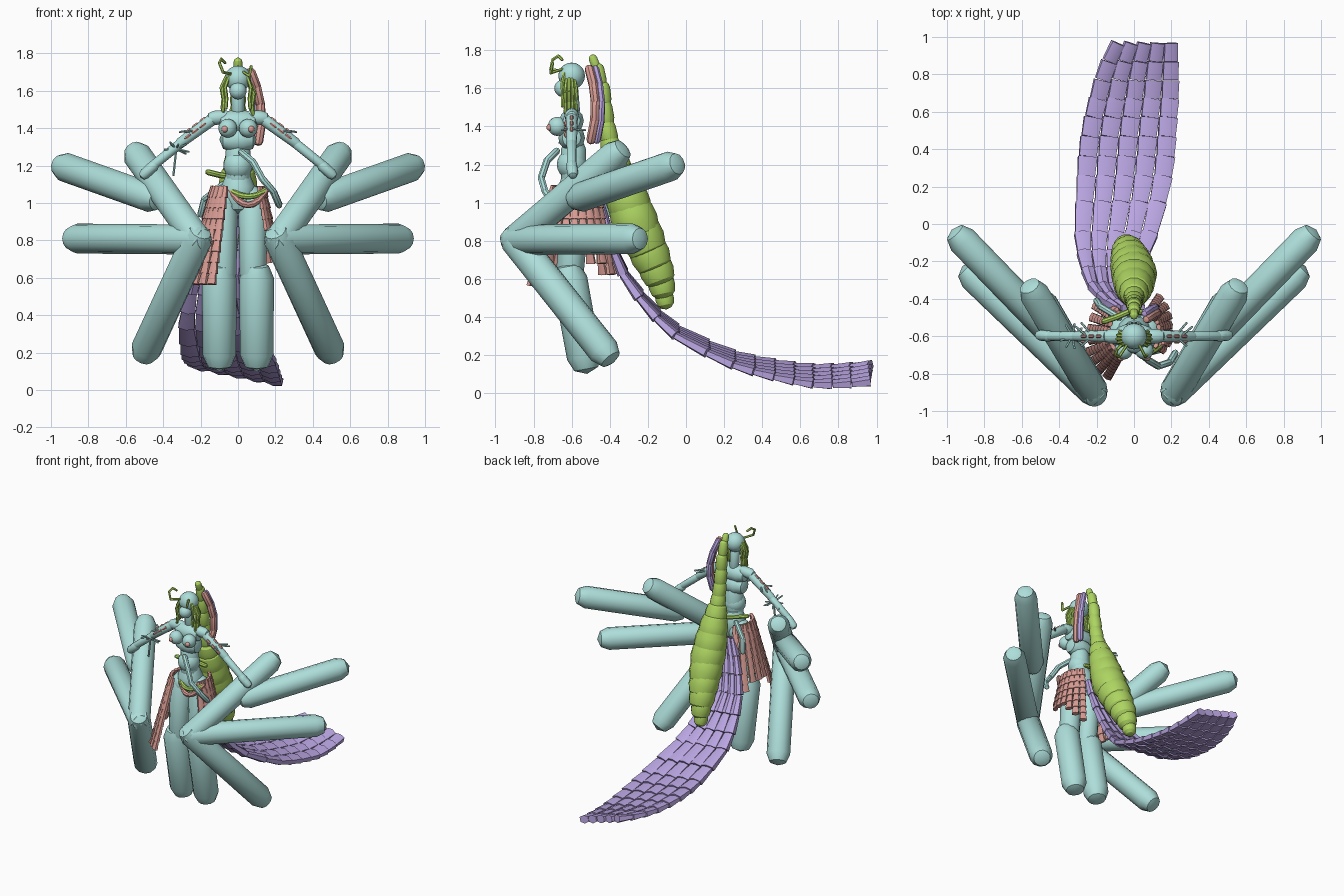
import bpy, bmesh, math, random
from mathutils import Vector, Matrix

random.seed(4)
old = bpy.data.objects.get("Cube")
if old:
    bpy.data.objects.remove(old)


def material(name, rgb):
    m = bpy.data.materials.new(name)
    m.use_nodes = True
    m.diffuse_color = (*rgb, 1)
    m.node_tree.nodes["Principled BSDF"].inputs["Base Color"].default_value = (*rgb, 1)
    return m


TEAL = material("pale teal", (0.42, 0.73, 0.70))
GREEN = material("lime green", (0.42, 0.66, 0.12))
PURPLE = material("soft purple", (0.49, 0.38, 0.76))
PINK = material("dusty pink", (0.70, 0.34, 0.30))


def finish(bm, name, mat, angle=35):
    bmesh.ops.recalc_face_normals(bm, faces=bm.faces)
    me = bpy.data.meshes.new(name)
    bm.to_mesh(me)
    bm.free()
    for p in me.polygons:
        p.use_smooth = True
    me.set_sharp_from_angle(angle=math.radians(angle))
    me.materials.append(mat)
    ob = bpy.data.objects.new(name, me)
    bpy.context.collection.objects.link(ob)


def add_capsule(bm, p, q, r1, r2=None, n=12, steps=2):
    """Round-ended rod from p to q."""
    p, q = Vector(p), Vector(q)
    r2 = r1 if r2 is None else r2
    d = (q - p).normalized()
    rot = d.to_track_quat('Z', 'Y')
    rings = []
    for c, r, s in ((p, r1, -1), (q, r2, 1)):
        angles = [math.pi / 2 * i / steps for i in range(steps)]
        if s < 0:
            angles.reverse()
        for a in angles:
            rings.append([bm.verts.new(c + d * (s * r * math.sin(a)) + rot @ Vector(
                (r * math.cos(a) * math.cos(t), r * math.cos(a) * math.sin(t), 0)))
                for t in (math.tau * k / n for k in range(n))])
    for a, b in zip(rings, rings[1:]):
        for k in range(n):
            bm.faces.new((a[k], a[(k + 1) % n], b[(k + 1) % n], b[k]))
    for ring, tip in ((rings[0], p - d * r1), (rings[-1], q + d * r2)):
        t = bm.verts.new(tip)
        for k in range(n):
            bm.faces.new((ring[k], ring[(k + 1) % n], t))


def capsule(name, mat, p, q, r1, r2=None):
    bm = bmesh.new()
    add_capsule(bm, p, q, r1, r2)
    finish(bm, name, mat)


def chain(name, mat, pts, r, n=8):
    bm = bmesh.new()
    for a, b in zip(pts, pts[1:]):
        add_capsule(bm, a, b, r, n=n)
    finish(bm, name, mat)


def ball(name, mat, c, r):
    bm = bmesh.new()
    bmesh.ops.create_uvsphere(bm, u_segments=16, v_segments=10, radius=r, matrix=Matrix.Translation(c))
    finish(bm, name, mat)


def add_plate(bm, a, b, side, w1, w2, th):
    """Pillowed, tapered plate from a to b, spreading along side."""
    d = (b - a).normalized()
    side = (side - d * side.dot(d)).normalized()
    up = side.cross(d) * th / 2
    rows = []
    for c, w, k in ((a, w1, 0.7), (b, w2, 1.0)):
        rows.append([bm.verts.new(c + side * w / 2 * s + up * k * u)
                     for s, u in ((-1, -0.6), (0, -1), (1, -0.6), (1, 0.6), (0, 1), (-1, 0.6))])
    for k in range(6):
        j = (k + 1) % 6
        bm.faces.new((rows[0][k], rows[0][j], rows[1][j], rows[1][k]))
    bm.faces.new(rows[0])
    bm.faces.new(rows[1])


# Mirrored parts: large limbs, legs, arms, chest
for s, tag in ((1, "left"), (-1, "right")):
    knot = (s * 0.22, -0.895, 0.805)
    capsule(tag + "_limb_raised", TEAL, knot, (s * 0.535, -0.37, 1.25), 0.079)
    capsule(tag + "_limb_level", TEAL, knot, (s * 0.86, -0.28, 0.81), 0.08)
    capsule(tag + "_limb_lowered", TEAL, knot, (s * 0.49, -0.43, 0.22), 0.083)
    capsule(tag + "_limb_outer", TEAL, (s * 0.47, -0.55, 1.03), (s * 0.92, -0.085, 1.19), 0.08)
    capsule(tag + "_shin", TEAL, (s * 0.1, -0.61, 0.6), (s * 0.1, -0.535, 0.19), 0.092, 0.09)
    capsule(tag + "_thigh", TEAL, (s * 0.08, -0.58, 1.0), (s * 0.08, -0.61, 0.62), 0.078, 0.072)
    ball(tag + "_hip", TEAL, (s * 0.065, -0.57, 1.01), 0.085)
    capsule(tag + "_shoulder", TEAL, (s * 0.07, -0.6, 1.46), (s * 0.13, -0.6, 1.455), 0.038)
    capsule(tag + "_upper_arm", TEAL, (s * 0.12, -0.6, 1.46), (s * 0.31, -0.6, 1.32), 0.033, 0.028)
    capsule(tag + "_forearm", TEAL, (s * 0.3, -0.6, 1.325), (s * 0.48, -0.6, 1.18), 0.026, 0.025)
    capsule(tag + "_hand", TEAL, (s * 0.45, -0.6, 1.2), (s * 0.5, -0.595, 1.155), 0.029)
    ball(tag + "_breast", TEAL, (s * 0.055, -0.675, 1.4), 0.05)
    ball(tag + "_breast_tip", PINK, (s * 0.07, -0.715, 1.395), 0.018)
    # Small scales and bristles along the arm
    scales, bristles = bmesh.new(), bmesh.new()
    for t in (0.1, 0.5, 0.9):
        c = Vector((s * (0.17 + 0.1 * t), -0.6, 1.43 - 0.075 * t))
        for out in (Vector((0, -0.03, 0)), Vector((0, 0, 0.03))):
            add_capsule(scales, c + out, c + out + Vector((s * 0.018, 0, -0.014)), 0.009, n=6)
    for x, y in ((0.22, 0.07), (0.22, -0.05), (0.25, 0.05)):
        c = Vector((s * x, -0.6, 1.39))
        add_capsule(bristles, c, c + Vector((s * 0.06, y, -0.01)), 0.006, n=6)
    finish(scales, tag + "_arm_scales", PINK)
    finish(bristles, tag + "_arm_bristles", TEAL)

# Torso and head
capsule("pelvis", TEAL, (0, -0.58, 1.03), (0, -0.58, 1.09), 0.09)
ball("belly", TEAL, (0, -0.6, 1.2), 0.078)
capsule("waist", TEAL, (0, -0.59, 1.12), (0, -0.59, 1.28), 0.066)
capsule("ribs", TEAL, (-0.03, -0.6, 1.34), (0.03, -0.6, 1.34), 0.07)
capsule("chest", TEAL, (-0.045, -0.6, 1.43), (0.045, -0.6, 1.43), 0.064)
capsule("neck", TEAL, (0, -0.59, 1.48), (0, -0.6, 1.6), 0.034)
ball("head", TEAL, (0, -0.6, 1.665), 0.07)
ball("jaw", TEAL, (0, -0.645, 1.6), 0.046)

# Thin tentacles and the bristle cluster
chain("front_tentacle", TEAL, [(0.02, -0.68, 1.27), (0.08, -0.73, 1.22), (0.13, -0.76, 1.13),
                               (0.19, -0.74, 1.06), (0.22, -0.69, 0.99)], 0.019)
chain("back_tentacle", TEAL, [(-0.08, -0.5, 1.1), (-0.18, -0.44, 1.02), (-0.2, -0.41, 0.94)], 0.018)
bm = bmesh.new()
hub = Vector((-0.33, -0.6, 1.29))
for i in range(9):
    a = math.tau * i / 9
    add_capsule(bm, hub, hub + Vector((math.cos(a), math.sin(a), random.uniform(-0.5, 0.6))) * 0.065, 0.006, n=6)
add_capsule(bm, hub, hub - Vector((0.015, 0, 0.14)), 0.007, n=6)
finish(bm, "arm_bristle_cluster", TEAL)

# Hair strands beside the head and curled feelers
bm = bmesh.new()
for s in (-1, 1):
    for i in range(5):
        a = math.radians(-40 + 18 * i)
        drop = random.uniform(0, 0.05)
        pts = [Vector((s * r * math.cos(a), -0.61 + r * math.sin(a) * 0.7, z - drop))
               for r, z in ((0.062, 1.69), (0.09, 1.63), (0.08, 1.57), (0.085, 1.52))]
        for p, q in zip(pts, pts[1:]):
            add_capsule(bm, p, q, 0.01, n=6)
finish(bm, "hair", GREEN)
chain("right_feeler", GREEN, [(-0.04, -0.65, 1.69), (-0.08, -0.71, 1.7), (-0.1, -0.7, 1.75),
                              (-0.09, -0.67, 1.77), (-0.07, -0.65, 1.75)], 0.008, 6)
chain("left_feeler", GREEN, [(0.03, -0.65, 1.7), (0.06, -0.71, 1.68), (0.07, -0.7, 1.73)], 0.008, 6)

# Segmented abdomen: (y, z, radius) down the back
bm = bmesh.new()
spine = [(-0.48, 1.735, 0.024), (-0.455, 1.67, 0.034), (-0.435, 1.57, 0.042), (-0.425, 1.47, 0.046),
         (-0.41, 1.37, 0.049), (-0.39, 1.28, 0.056), (-0.365, 1.19, 0.08), (-0.335, 1.1, 0.103),
         (-0.305, 1.01, 0.117), (-0.275, 0.92, 0.124), (-0.235, 0.83, 0.118), (-0.195, 0.74, 0.107),
         (-0.16, 0.66, 0.093), (-0.13, 0.58, 0.072), (-0.115, 0.51, 0.05)]
for i, (y, z, r) in enumerate(spine):
    j = min(i + 1, len(spine) - 1)
    d = Vector((0, spine[j][0] - spine[j - 1][0], spine[j][1] - spine[j - 1][1])) * 0.3
    c = Vector((-0.01 * max(0, i - 9), y, z))
    add_capsule(bm, c - d, c + d, r * 0.97, r, n=14, steps=3)
finish(bm, "abdomen", GREEN, 28)

# Paired strips beside the abdomen
strip = [(0.07, 1.70), (0.1, 1.62), (0.12, 1.53), (0.125, 1.43), (0.11, 1.33)]
for name, mat, x, y, r in (("pink_strip", PINK, 0, -0.475, 0.025), ("purple_strip", PURPLE, -0.01, -0.445, 0.022)):
    chain(name, mat, [(px + x, y - 0.8 * (z - 1.5) ** 2, z) for px, z in strip], r)

# Waist garlands
for name, mat, drop, r in (("green_garland", GREEN, 0.035, 0.016), ("pink_garland", PINK, 0.08, 0.018)):
    pts = []
    for i in range(9):
        t = i / 4 - 1
        pts.append((0.055 + 0.095 * t, -0.69 + 0.05 * t * t, 1.07 - drop * (1 - t * t)))
    chain(name, mat, pts, r)
chain("right_sash", GREEN, [(-0.16, -0.52, 1.165), (-0.1, -0.5, 1.15), (-0.03, -0.47, 1.14), (0.05, -0.47, 1.13)], 0.016)


# Skirt panels: (angle, rows) columns of shingles around the hips
def skirt(name, columns, flare):
    bm = bmesh.new()
    for deg, rows in columns:
        a = math.radians(deg)
        out, side = Vector((math.cos(a), math.sin(a), 0)), Vector((-math.sin(a), math.cos(a), 0))
        for i in range(rows):
            def at(k):
                return Vector((0, -0.58, 1.09 - 0.058 * k)) + out * (0.135 + flare * k)
            add_plate(bm, at(i), at(i + 1.05), side, 0.03 + 0.001 * i, 0.043 + 0.001 * i, 0.034)
    finish(bm, name, PINK)


skirt("right_skirt_front", ((203, 8), (215, 9), (227, 9), (239, 9)), 0.0155)
skirt("right_skirt_back", ((130, 8), (145, 8), (160, 7), (175, 7), (190, 7)), 0.0145)
skirt("left_skirt", ((-30, 4), (-16, 5), (-2, 5), (12, 5), (26, 6), (40, 7), (54, 8)), 0.012)

# Long train: (y, z, left edge x, right edge x) interpolated row by row
path = [(-0.45, 1.0, -0.1, 0.06), (-0.41, 0.82, -0.18, 0.05), (-0.33, 0.63, -0.25, 0.03),
        (-0.2, 0.45, -0.3, 0.07), (-0.05, 0.32, -0.32, 0.13), (0.2, 0.19, -0.31, 0.2),
        (0.36, 0.145, -0.3, 0.22), (0.52, 0.11, -0.28, 0.23), (0.67, 0.09, -0.24, 0.24),
        (0.82, 0.09, -0.2, 0.24), (0.97, 0.105, -0.12, 0.23)]
ROWS, COLS = 15, 5


def train_point(u, v):
    f = min(max(u, 0), 1) * (len(path) - 1)
    i = min(int(f), len(path) - 2)
    y, z, x0, x1 = Vector(path[i]).lerp(Vector(path[i + 1]), f - i)
    return Vector((x0 + (x1 - x0) * v, y, z + 0.1 * min(1, u * 1.2) * (0.5 - v)))


bm = bmesh.new()
for i in range(ROWS):
    for j in range(COLS):
        v = (j + 0.5) / COLS
        a, b = train_point(i / ROWS, v), train_point((i + 0.97) / ROWS, v)
        ends = [train_point((i + k) / ROWS, 1) - train_point((i + k) / ROWS, 0) for k in (0, 1)]
        add_plate(bm, a, b, ends[1], ends[0].length / COLS * 0.88, ends[1].length / COLS * 0.98, 0.06)
finish(bm, "train", PURPLE)
